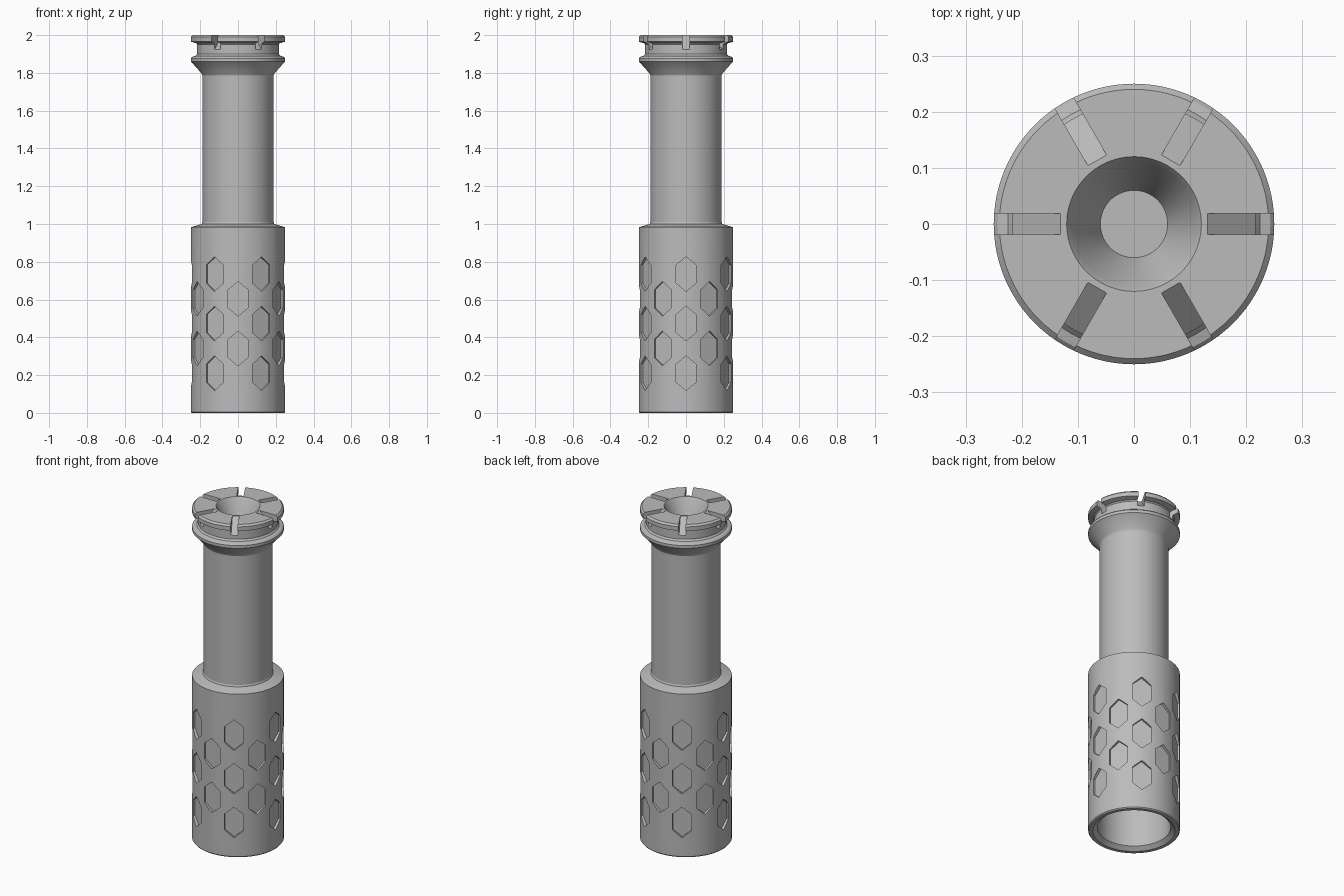
import bpy, bmesh
from math import pi, cos, sin, radians
from mathutils import Matrix

old = bpy.data.objects.get("Cube")
if old:
    bpy.data.objects.remove(old, do_unlink=True)

grey = bpy.data.materials.new("plain grey")
grey.use_nodes = True
colour = (0.5, 0.5, 0.5, 1)
grey.diffuse_color = colour
grey.node_tree.nodes["Principled BSDF"].inputs["Base Color"].default_value = colour


def add_object(name, bm):
    bmesh.ops.recalc_face_normals(bm, faces=bm.faces)
    mesh = bpy.data.meshes.new(name)
    bm.to_mesh(mesh)
    bm.free()
    mesh.materials.append(grey)
    obj = bpy.data.objects.new(name, mesh)
    bpy.context.collection.objects.link(obj)
    return obj


def lathe(name, profile, steps=96):
    bm = bmesh.new()
    verts = [bm.verts.new((r, 0, z)) for r, z in profile]
    edges = [bm.edges.new(pair) for pair in zip(verts, verts[1:])]
    bmesh.ops.spin(bm, geom=verts + edges, cent=(0, 0, 0), axis=(0, 0, 1),
                   angle=2 * pi, steps=steps)
    bmesh.ops.remove_doubles(bm, verts=bm.verts, dist=1e-5)
    return add_object(name, bm)


def add_prism(bm, outline, offset, matrix):
    """Extrude a closed outline along offset, then place it."""
    face = bm.faces.new([bm.verts.new(p) for p in outline])
    out = bmesh.ops.extrude_face_region(bm, geom=[face], use_keep_orig=True)
    moved = [g for g in out["geom"] if isinstance(g, bmesh.types.BMVert)]
    bmesh.ops.translate(bm, verts=moved, vec=offset)
    bmesh.ops.transform(bm, verts=list(face.verts) + moved, matrix=matrix)


def cut(target, cutter):
    cutter.hide_render = True
    cutter.hide_viewport = True
    mod = target.modifiers.new(cutter.name, "BOOLEAN")
    mod.operation = "DIFFERENCE"
    mod.solver = "EXACT"
    mod.object = cutter


# Handle: socket, grip, neck, flared collar, grooved crown and funnel bore
handle = lathe("handle", [
    (0, .93), (.2, .93), (.2, .02), (.225, 0),
    (.245, 0), (.25, .006), (.25, .983), (.192, 1.0),
    (.188, 1.01), (.188, 1.785), (.193, 1.797), (.24, 1.85),
    (.25, 1.86), (.25, 1.877), (.243, 1.885), (.225, 1.89),
    (.217, 1.9), (.217, 1.95), (.222, 1.957), (.25, 1.965),
    (.25, 1.99), (.24, 2.0), (.12, 2.0), (.11, 1.985),
    (.06, 1.85), (0, 1.85)])

# Elongated hexagon recesses, staggered around the grip
bm = bmesh.new()
w, tip, side = .052, .092, .048
hexagon = [(.234, y, z) for y, z in
           [(0, tip), (-w, side), (-w, -side), (0, -tip), (w, -side), (w, side)]]
for column in range(12):
    rows = (.21, .473, .735) if column % 2 == 0 else (.341, .604)
    for z in rows:
        add_prism(bm, hexagon, (.1, 0, 0),
                  Matrix.Rotation(radians(30 * column), 4, "Z") @ Matrix.Translation((0, 0, z)))
hex_cutter = add_object("hexagon_cutter", bm)

# Six sloping slots across the crown
bm = bmesh.new()
slot = [(r, -.019, z) for r, z in
        [(.131, 2.0), (.22, 1.92), (.3, 1.92), (.3, 2.1), (.131, 2.1)]]
for i in range(6):
    add_prism(bm, slot, (0, .038, 0), Matrix.Rotation(radians(60 * i), 4, "Z"))
slot_cutter = add_object("crown_slot_cutter", bm)

cut(handle, hex_cutter)
cut(handle, slot_cutter)

# Apply the cuts, then smooth the round walls
bpy.context.view_layer.objects.active = handle
handle.select_set(True)
for mod in list(handle.modifiers):
    bpy.ops.object.modifier_apply(modifier=mod.name)
for cutter in (hex_cutter, slot_cutter):
    bpy.data.objects.remove(cutter, do_unlink=True)
bpy.ops.object.shade_smooth_by_angle(angle=radians(20))
